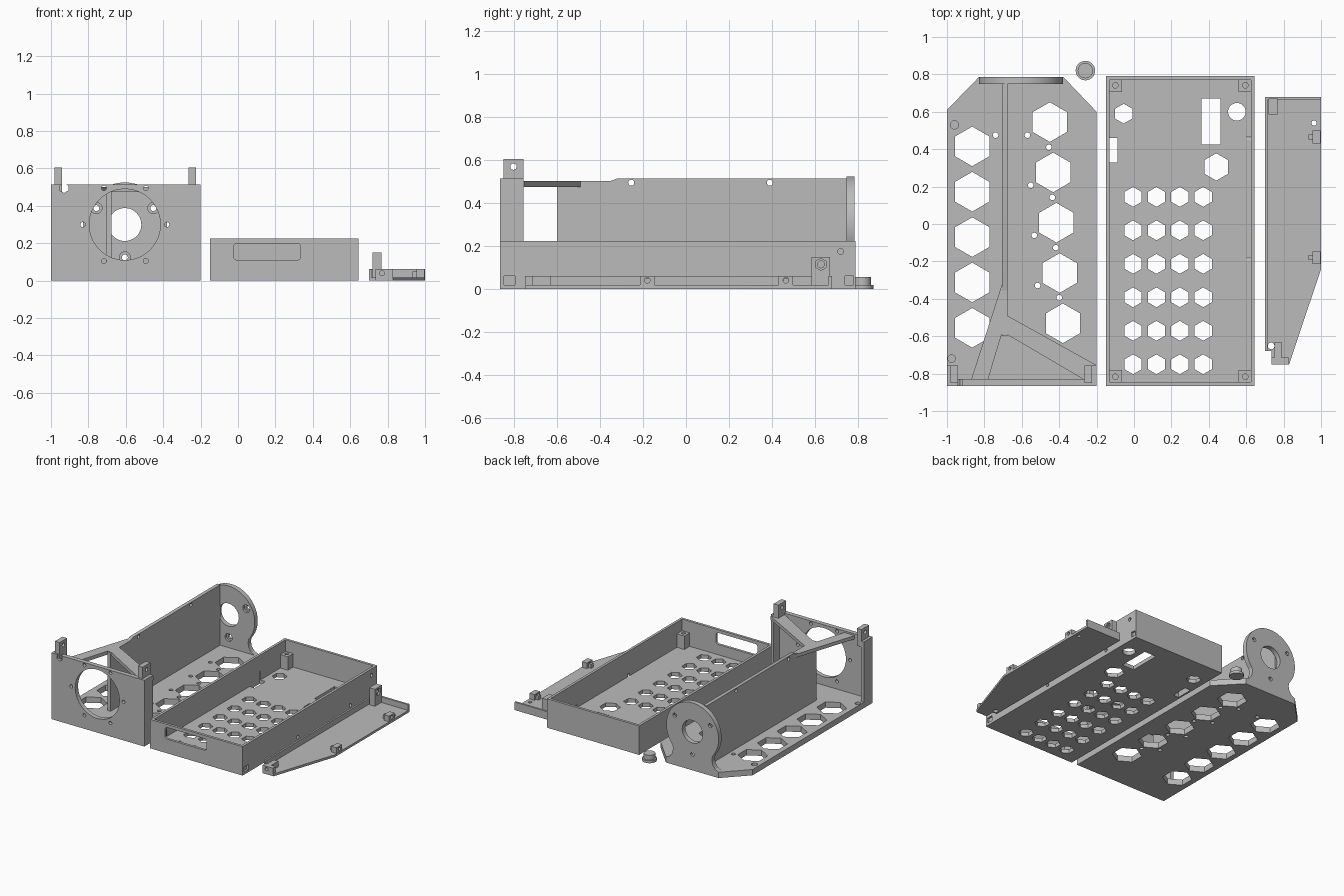
import bpy, bmesh, math
from mathutils import Vector

if "Cube" in bpy.data.objects:
    bpy.data.objects.remove(bpy.data.objects["Cube"])

grey = bpy.data.materials.new("plain grey")
grey.diffuse_color = (0.5, 0.5, 0.5, 1)
grey.use_nodes = True
grey.node_tree.nodes["Principled BSDF"].inputs["Base Color"].default_value = grey.diffuse_color


def place(u, v, t, axis):
    return Vector({"x": (t, u, v), "y": (u, t, v), "z": (u, v, t)}[axis])


def add_prism(bm, pts, axis, a, b):
    """Extrude a 2D outline along an axis from a to b."""
    lo = [bm.verts.new(place(u, v, a, axis)) for u, v in pts]
    hi = [bm.verts.new(place(u, v, b, axis)) for u, v in pts]
    n = len(pts)
    bm.faces.new(lo)
    bm.faces.new(hi)
    for i in range(n):
        j = (i + 1) % n
        bm.faces.new((lo[i], lo[j], hi[j], hi[i]))


def solid(name, prisms):
    bm = bmesh.new()
    for p in prisms:
        add_prism(bm, *p)
    bmesh.ops.recalc_face_normals(bm, faces=bm.faces[:])
    me = bpy.data.meshes.new(name)
    bm.to_mesh(me)
    bm.free()
    me.materials.append(grey)
    ob = bpy.data.objects.new(name, me)
    bpy.context.collection.objects.link(ob)
    return ob


def cut(ob, prisms):
    """Subtract a set of separate prisms from an object."""
    tool = solid("cutter", prisms)
    tool.hide_render = True
    mod = ob.modifiers.new("cut", "BOOLEAN")
    mod.operation, mod.solver, mod.object = "DIFFERENCE", "EXACT", tool
    dg = bpy.context.evaluated_depsgraph_get()
    me = bpy.data.meshes.new_from_object(ob.evaluated_get(dg))
    ob.modifiers.clear()
    ob.data = me
    bpy.data.objects.remove(tool)


def ring(u, v, r, n=24, start=0.0):
    return [(u + r * math.cos(start + math.tau * i / n),
             v + r * math.sin(start + math.tau * i / n)) for i in range(n)]


def hexa(u, v, r):
    return ring(u, v, r, 6, math.pi / 2)


def rect(u0, u1, v0, v1):
    return [(u0, v0), (u1, v0), (u1, v1), (u0, v1)]


def box(name, x0, x1, y0, y1, z0, z1):
    return solid(name, [(rect(x0, x1, y0, y1), "z", z0, z1)])


# ---- Motor frame: base plate with hexagon vents
T = 0.045
base = solid("frame_base", [([(-1, -.865), (-.2, -.865), (-.2, .6), (-.377, .785),
                              (-.83, .785), (-1, .61)], "z", 0, T)])
holes = [hexa(-.865, .415 - .2425 * i, .106) for i in range(5)]
holes += [hexa(-.45 + .0175 * i, .545 - .269 * i, .106) for i in range(5)]
holes += [ring(-.57 + .0183 * i, .475 - .268 * i, .015, 16) for i in range(4)]
holes += [ring(-.455 + .0183 * i, .41 - .268 * i, .015, 16) for i in range(4)]
holes += [ring(-.74, .475, .015, 16)]
cut(base, [(h, "z", -.1, .1) for h in holes])
cut(base, [(ring(-.96, .53, .022), "z", .02, .1), (ring(-.975, -.72, .02), "z", .02, .1)])

# Front plate with large round opening and screw holes
CX, CZ = -.605, .30
front = solid("frame_front_plate", [(rect(-1, -.2, T, .515), "y", -.865, -.83)])
holes = [ring(CX, CZ, .19, 64), hexa(-.93, .495, .026)]
holes += [ring(CX + dx, CZ + dz, .013, 16) for dx, dz in
          ((-.112, .195), (.112, .195), (-.112, -.195), (.112, -.195), (-.225, 0), (.225, 0))]
cut(front, [(h, "y", -1, -.7) for h in holes])

# Side flanges and upright mounting tabs
for side, x0, x1, t0, t1 in (("left", -1, -.975, -.98, -.94), ("right", -.225, -.2, -.265, -.225)):
    box("frame_flange_" + side, x0, x1, -.83, -.757, T, .515)
    tab = box("frame_tab_" + side, t0, t1, -.85, -.757, .47, .605)
    cut(tab, [(ring(-.803, .57, .015, 16), "x", -1.2, 0)])

# Long spine wall
wall = solid("frame_spine_wall", [([(-.6, T), (.75, T), (.75, .515), (-.32, .515),
                                    (-.36, .5), (-.6, .5)], "x", -.705, -.677)])
cut(wall, [(ring(y, .495, .014, 16), "x", -.8, -.6) for y in (-.255, .39)])

# Flat triangular brace between front plate and spine
brace = solid("frame_brace", [([(-.87, -.83), (-.2, -.83), (-.2, -.755), (-.677, -.49),
                                (-.677, -.32), (-.705, -.32)], "z", .475, .502)])
cut(brace, [([(-.78, -.831), (-.27, -.831), (-.68, -.59), (-.708, -.59)], "z", .4, .6)])

# Round bearing plate at the back with flared foot
half = [(.225 * math.cos(math.radians(a)), .225 * math.sin(math.radians(a)))
        for a in range(90, -41, -5)]
half += [(.167, -.175), (.174, -.21), (.195, -.24), (.225, -.255)]
outline = half + [(-x, z) for x, z in reversed(half[1:])]
back = solid("frame_back_plate", [([(CX + x, CZ + z) for x, z in outline], "y", .748, .785)])
screws = [(CX + .176 * math.cos(math.radians(a)), CZ + .176 * math.sin(math.radians(a)))
          for a in (30, 150, 270)]
cut(back, [(ring(CX, CZ, .088, 48), "y", .6, .9)] +
    [(ring(x, z, .016, 16), "y", .6, .9) for x, z in screws])
cut(back, [(ring(x, z, .03), "y", .7, .766) for x, z in screws])

# ---- Loose round knob
solid("knob_flange", [(ring(-.26, .82, .052, 32), "z", 0, .02)])
solid("knob_body", [(ring(-.26, .82, .041, 32), "z", .02, .057)])

# ---- Electronics tray: open box
F = 0.03
tray = box("tray", -.15, .645, -.865, .79, 0, .225)
cut(tray, [(rect(-.13, .625, -.845, .77), "z", F, .4)])
holes = [hexa(-.005 + .125 * i, .145 - .179 * j, .053) for i in range(4) for j in range(6)]
holes += [hexa(-.055, .59, .053), hexa(.44, .305, .073), ring(.55, .6, .047, 32),
          rect(.36, .463, .425, .67), rect(-.135, -.087, .33, .46)]
cut(tray, [(h, "z", -.1, .1) for h in holes])
# Rounded slot in the front wall
slot = [(cx + .02 * math.cos(math.radians(a)), cz + .02 * math.sin(math.radians(a)))
        for cx, cz, s in ((.315, .18, 0), (-.003, .18, 90), (-.003, .13, 180), (.315, .13, 270))
        for a in range(s, s + 91, 15)]
cut(tray, [(slot, "y", -.95, -.8)])
# Recesses and screw holes in the side wall
cut(tray, [(rect(-.848, -.795, .02, .06), "x", .63, .7),
           (rect(.74, .78, .02, .06), "x", .63, .7),
           (ring(.72, .175, .014, 16), "x", .6, .7),
           (ring(-.185, .04, .014, 16), "x", .6, .7),
           (ring(.46, .04, .014, 16), "x", .6, .7)])
# Corner posts with screw holes
for i, (x, sx) in enumerate(((-.13, 1), (.625, -1))):
    for j, (y, sy) in enumerate(((-.845, 1), (.77, -1))):
        x0, x1 = sorted((x, x + sx * .065))
        y0, y1 = sorted((y, y + sy * .065))
        post = box(f"tray_post_{i}{j}", x0, x1, y0, y1, F, .135)
        cut(post, [(ring(x + sx * .03, y + sy * .028, .015, 16), "z", .07, .2)])

# ---- Side cover: thin plate with tapered front
cover = solid("cover_plate", [([(.7, .68), (1, .68), (1, -.24), (.83, -.75), (.735, -.75),
                                (.735, -.68), (.7, -.68)], "z", 0, .018)])
cut(cover, [(ring(.963, .54, .014, 16), "z", -.1, .1), (ring(.733, -.652, .018, 16), "z", -.1, .1)])
box("cover_side_lip", .7, .714, -.68, .68, .018, .062)
box("cover_back_lip", .714, 1, .664, .68, .018, .062)
# Tall mounting block
block = box("cover_tall_block", .72, .768, .585, .67, .018, .15)
cut(block, [(ring(.628, .115, .016, 16), "x", .6, .9)])
cut(block, [(hexa(.628, .115, .028), "x", .755, .9)])
# Clips along the outer edge and at the tip
for i, y in enumerate((.465, -.18)):
    clip = box(f"cover_clip_{i}", .955, .998, y - .034, y + .034, .018, .062)
    cut(clip, [(ring(y, .041, .013, 16), "x", .9, 1.1)])
    box(f"cover_clip_tongue_{i}", .932, .955, y - .012, y + .014, .018, .05)
tip = box("cover_tip_block", .735, .825, -.75, -.715, .018, .062)
cut(tip, [(ring(.77, .04, .013, 16), "y", -.8, -.7)])
box("cover_tip_rib", .75, .788, -.715, -.63, .018, .062)

# Smooth the round walls and keep hard edges
for ob in bpy.context.scene.objects:
    ob.select_set(True)
bpy.context.view_layer.objects.active = base
bpy.ops.object.shade_smooth_by_angle(angle=math.radians(25))
